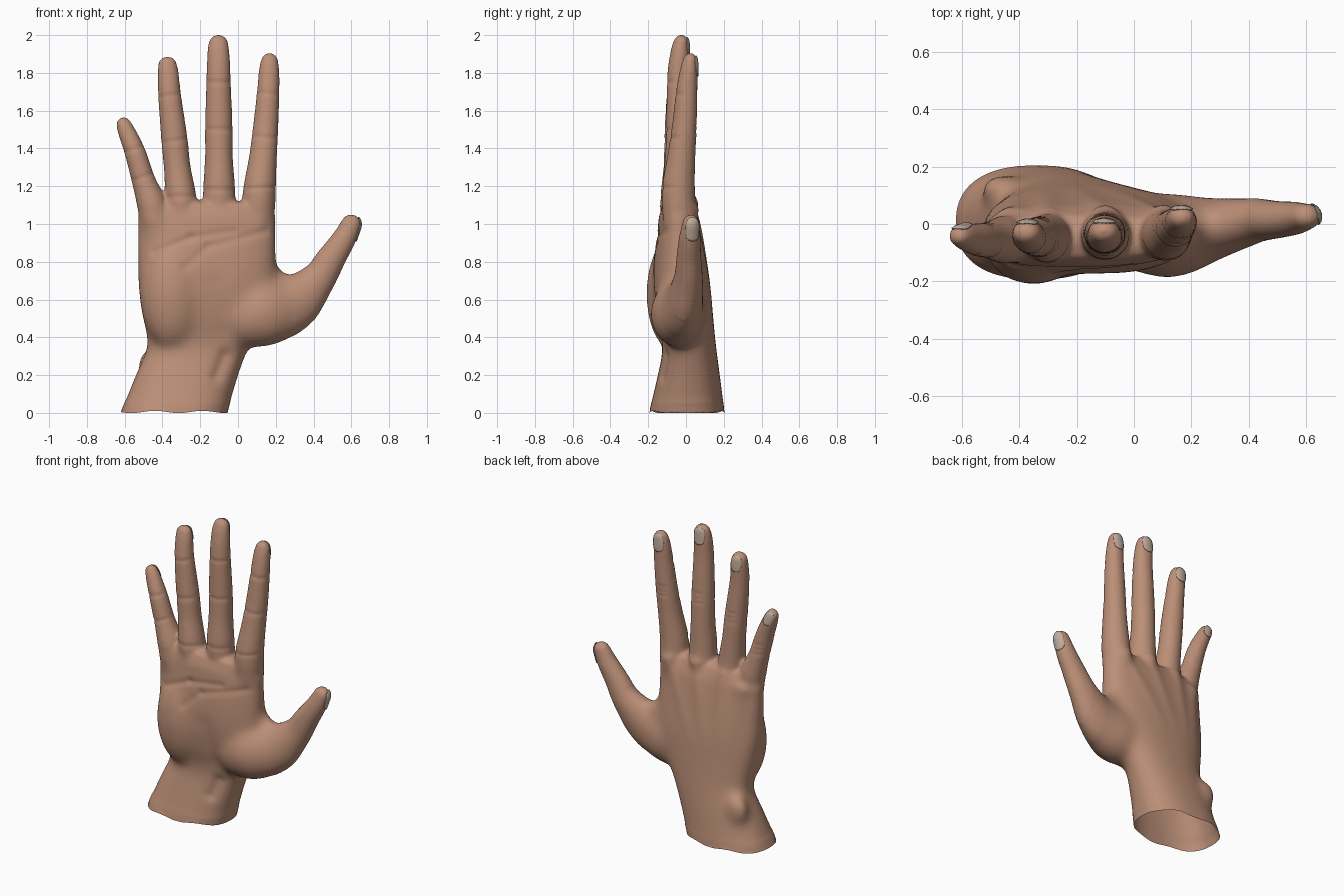
import bpy, bmesh, math
from mathutils import Vector

cube = bpy.data.objects.get("Cube")
if cube:
    bpy.data.objects.remove(cube)

Y = Vector((0, 1, 0))


def material(name, rgb):
    m = bpy.data.materials.new(name)
    m.use_nodes = True
    m.diffuse_color = (*rgb, 1)
    bsdf = m.node_tree.nodes["Principled BSDF"]
    bsdf.inputs["Base Color"].default_value = (*rgb, 1)
    bsdf.inputs["Roughness"].default_value = 0.7
    return m


skin = material("skin", (0.50, 0.275, 0.185))
nail_colour = material("nail", (0.53, 0.41, 0.33))


def spline(rows, steps=5):
    """Smooth the section list by Catmull-Rom interpolation."""
    rows = [Vector(r) for r in rows]
    pts = [rows[0] * 2 - rows[1]] + rows + [rows[-1] * 2 - rows[-2]]
    out = []
    for a, b, c, d in zip(pts, pts[1:], pts[2:], pts[3:]):
        for i in range(steps):
            t = i / steps
            out.append((b * 2 + (c - a) * t + (a * 2 - b * 5 + c * 4 - d) * t * t
                        + (b * 3 - a - c * 3 + d) * t ** 3) / 2)
    return out + [rows[-1]]


def loft(bm, rows, cap, power=2.0, upright=False, sides=40):
    """Closed tube through (x, y, z, half width, half depth) with a domed end."""
    rings = spline(rows)
    last = rings[-1]
    end = Vector(last[:3])
    tip = (end - Vector(rings[-2][:3])).normalized()
    for k in range(1, 6):
        a = k / 5.3 * math.pi / 2
        p = end + tip * cap * math.sin(a)
        rings.append(Vector((*p, last[3] * math.cos(a), last[4] * math.cos(a))))
    loops = []
    for i, r in enumerate(rings):
        t = Vector(rings[min(i + 1, len(rings) - 1)][:3]) - Vector(rings[max(i - 1, 0)][:3])
        t = Vector((0, 0, 1)) if upright else t.normalized()
        side = Y.cross(t).normalized()
        depth = t.cross(side)
        loop = []
        for k in range(sides):
            a = math.tau * k / sides
            c, s = math.cos(a), math.sin(a)
            u = math.copysign(abs(c) ** (2 / power), c) * r[3]
            v = math.copysign(abs(s) ** (2 / power), s) * r[4]
            loop.append(bm.verts.new(Vector(r[:3]) + side * u + depth * v))
        loops.append(loop)
    for a, b in zip(loops, loops[1:]):
        for k in range(sides):
            j = (k + 1) % sides
            bm.faces.new((a[k], a[j], b[j], b[k]))
    bm.faces.new(loops[0][::-1])
    bm.faces.new(loops[-1])


def blob(bm, centre, radii):
    """Ellipsoid muscle or bone pad."""
    vs = bmesh.ops.create_icosphere(bm, subdivisions=4, radius=1)["verts"]
    bmesh.ops.scale(bm, vec=radii, verts=vs)
    bmesh.ops.translate(bm, vec=centre, verts=vs)


bm = bmesh.new()
# Wrist and palm
loft(bm, [(-.37, .01, -.08, .285, .205), (-.34, .005, 0, .283, .2), (-.27, .015, .2, .274, .165),
          (-.21, .018, .35, .272, .142), (-.18, -.005, .5, .325, .15), (-.165, -.022, .65, .363, .153),
          (-.165, -.032, .8, .368, .14), (-.165, -.037, 1.0, .368, .108),
          (-.165, -.045, 1.09, .35, .08)], .035, 2.4, True)
# Little, ring, middle and index fingers
loft(bm, [(-.425, -.05, .95, .085, .09), (-.455, -.055, 1.1, .08, .083), (-.5, -.055, 1.23, .063, .066),
          (-.545, -.055, 1.38, .056, .058), (-.59, -.045, 1.49, .047, .046),
          (-.607, -.042, 1.53, .04, .036)], .036)
loft(bm, [(-.29, -.04, .95, .09, .09), (-.303, -.05, 1.14, .083, .085), (-.322, -.045, 1.3, .071, .074),
          (-.337, -.045, 1.45, .07, .07), (-.362, -.045, 1.68, .061, .058),
          (-.37, -.035, 1.8, .056, .05), (-.374, -.03, 1.845, .05, .042)], .042)
loft(bm, [(-.1, -.03, .95, .09, .09), (-.1, -.04, 1.18, .085, .085), (-.101, -.035, 1.35, .074, .076),
          (-.102, -.035, 1.52, .073, .07), (-.103, -.04, 1.78, .064, .06),
          (-.104, -.032, 1.91, .059, .05), (-.104, -.026, 1.957, .052, .042)], .046)
loft(bm, [(.1, -.03, .95, .093, .09), (.113, -.04, 1.17, .087, .088), (.132, -.025, 1.35, .074, .075),
          (.147, -.008, 1.52, .067, .066), (.16, .004, 1.7, .06, .057),
          (.165, .016, 1.82, .054, .047), (.167, .022, 1.865, .046, .039)], .042)
# Thumb with its muscle mound and the web to the palm
loft(bm, [(-.03, -.035, .49, .14, .12), (.13, -.04, .525, .178, .15), (.29, -.012, .585, .152, .105),
          (.42, .012, .705, .096, .078), (.495, .015, .82, .077, .066), (.56, .02, .92, .064, .058),
          (.6, .026, 1.0, .054, .046)], .052)
blob(bm, (.17, -.005, .66), (.11, .07, .125))
# Heel of the palm, finger pads and wrist bone
blob(bm, (-.35, -.075, .63), (.17, .137, .3))
blob(bm, (-.165, -.07, 1.0), (.34, .078, .12))
blob(bm, (-.46, .12, .25), (.075, .055, .1))

mesh = bpy.data.meshes.new("hand")
bm.to_mesh(mesh)
bm.free()
hand = bpy.data.objects.new("hand", mesh)
bpy.context.collection.objects.link(hand)

# Fuse the parts into one skin
remesh = hand.modifiers.new("fuse", "REMESH")
remesh.mode = "VOXEL"
remesh.voxel_size = 0.011
smooth = hand.modifiers.new("soften", "SMOOTH")
smooth.factor = 0.5
smooth.iterations = 10
fused = bpy.data.meshes.new_from_object(hand.evaluated_get(bpy.context.evaluated_depsgraph_get()))
hand.modifiers.clear()
hand.data = fused

# Folds as (x1, z1, x2, z2, depth, width); negative depth makes a fading ridge
palm_folds = [(-.44, .85, -.25, .93, .007, .02), (-.25, .93, -.02, .96, .006, .02),
              (-.28, .77, -.16, .88, .005, .025), (-.16, .88, .14, .96, .006, .022),
              (-.07, .3, -.11, .2, .014, .035), (-.07, .45, -.13, .68, .006, .06)]
for x, z, half, tilt in ((-.555, 1.395, .05, .015), (-.5, 1.25, .055, .02), (-.36, 1.68, .06, .008),
                         (-.335, 1.44, .065, .01), (-.103, 1.75, .06, 0), (-.102, 1.5, .07, 0),
                         (.16, 1.69, .06, -.005), (.14, 1.46, .065, -.005),
                         (-.3, 1.145, .08, .005), (-.1, 1.18, .08, 0), (.113, 1.19, .08, .005)):
    palm_folds.append((x - half, z - tilt, x + half, z + tilt, .004, .012))
back_folds = []
for x, z, top in ((-.44, 1.02, -.45), (-.3, 1.08, -.305), (-.1, 1.11, -.1), (.1, 1.08, .105)):
    back_folds.append((x, z, -.2 + x * .4, .55, -.008, .04))
    back_folds.append((x, z, top, z + .04, -.008, .055))
for x, z in ((-.525, 1.29), (-.337, 1.46), (-.102, 1.53), (.147, 1.52)):
    for dz in (-.03, 0, .03):
        back_folds.append((x - .03, z + dz, x + .03, z + dz, .003, .01))


def fold_depth(p, folds):
    total = 0
    for x1, z1, x2, z2, depth, width in folds:
        dx, dz = x2 - x1, z2 - z1
        t = max(0, min(1, ((p.x - x1) * dx + (p.z - z1) * dz) / (dx * dx + dz * dz)))
        d = math.hypot(p.x - x1 - t * dx, p.z - z1 - t * dz) / width
        if d < 3:
            total += depth * math.exp(-d * d) * (1 - t if depth < 0 else 1)
    return total


# Blend the muscles, press the folds in and open the wrist
bm = bmesh.new()
bm.from_mesh(fused)
for low, high, right, passes in ((.06, 1.0, .3, 40), (.06, 1.09, .4, 12)):
    area = [v for v in bm.verts if low < v.co.z < high and v.co.x < right]
    for _ in range(passes):
        bmesh.ops.smooth_vert(bm, verts=area, factor=0.5,
                              use_axis_x=True, use_axis_y=True, use_axis_z=True)
bmesh.ops.bisect_plane(bm, geom=bm.verts[:] + bm.edges[:] + bm.faces[:], plane_co=(0, 0, 0.005),
                       plane_no=(0, 0, 1), clear_inner=True)
bm.normal_update()
moves = []
for v in bm.verts:
    facing = min(1, abs(v.normal.y) * 1.5)
    folds = palm_folds if v.normal.y < 0 else back_folds
    moves.append((v, v.normal * -fold_depth(v.co, folds) * facing))
for v, move in moves:
    v.co += move
    if v.co.z < 0.02:
        v.co.z = max(0, v.co.z + 0.006 * math.sin(v.co.x * 25))
for f in bm.faces:
    f.smooth = True
bm.to_mesh(fused)
bm.free()
fused.materials.clear()
fused.materials.append(skin)
fused.update()


def nail(name, base, tip, facing, width):
    """Thin curved plate laid on the fingertip from base to tip."""
    base, tip = Vector(base), Vector(tip)
    along = (tip - base) / 2
    facing = Vector(facing).normalized()
    across = facing.cross(along).normalized() * width
    bm = bmesh.new()
    bmesh.ops.create_grid(bm, x_segments=10, y_segments=12, size=1)
    for v in bm.verts:
        u, w = v.co.x, v.co.y
        p = (base + tip) / 2 + across * u * math.sqrt(1 - w * w * .4) + along * w * math.sqrt(1 - u * u * .4)
        _, spot, normal, _ = hand.closest_point_on_mesh(p)
        v.co = spot + normal * 0.002
    bmesh.ops.recalc_face_normals(bm, faces=bm.faces[:])
    if sum((f.normal for f in bm.faces), Vector()).dot(facing) < 0:
        bmesh.ops.reverse_faces(bm, faces=bm.faces[:])
    for f in bm.faces:
        f.smooth = True
    me = bpy.data.meshes.new(name)
    bm.to_mesh(me)
    bm.free()
    me.materials.append(nail_colour)
    ob = bpy.data.objects.new(name, me)
    bpy.context.collection.objects.link(ob)
    plate = ob.modifiers.new("plate", "SOLIDIFY")
    plate.thickness = 0.004
    plate.offset = 1


nail("little_nail", (-.585, .01, 1.47), (-.612, -.01, 1.56), (-.1, 1, 0), .041)
nail("ring_nail", (-.366, .03, 1.77), (-.376, .01, 1.88), (0, 1, 0), .052)
nail("middle_nail", (-.103, .035, 1.88), (-.104, .015, 2.0), (0, 1, 0), .054)
nail("index_nail", (.165, .075, 1.78), (.168, .06, 1.9), (0, 1, 0), .052)
nail("thumb_nail", (.62, .035, .91), (.658, .035, 1.055), (.87, .3, -.4), .046)
